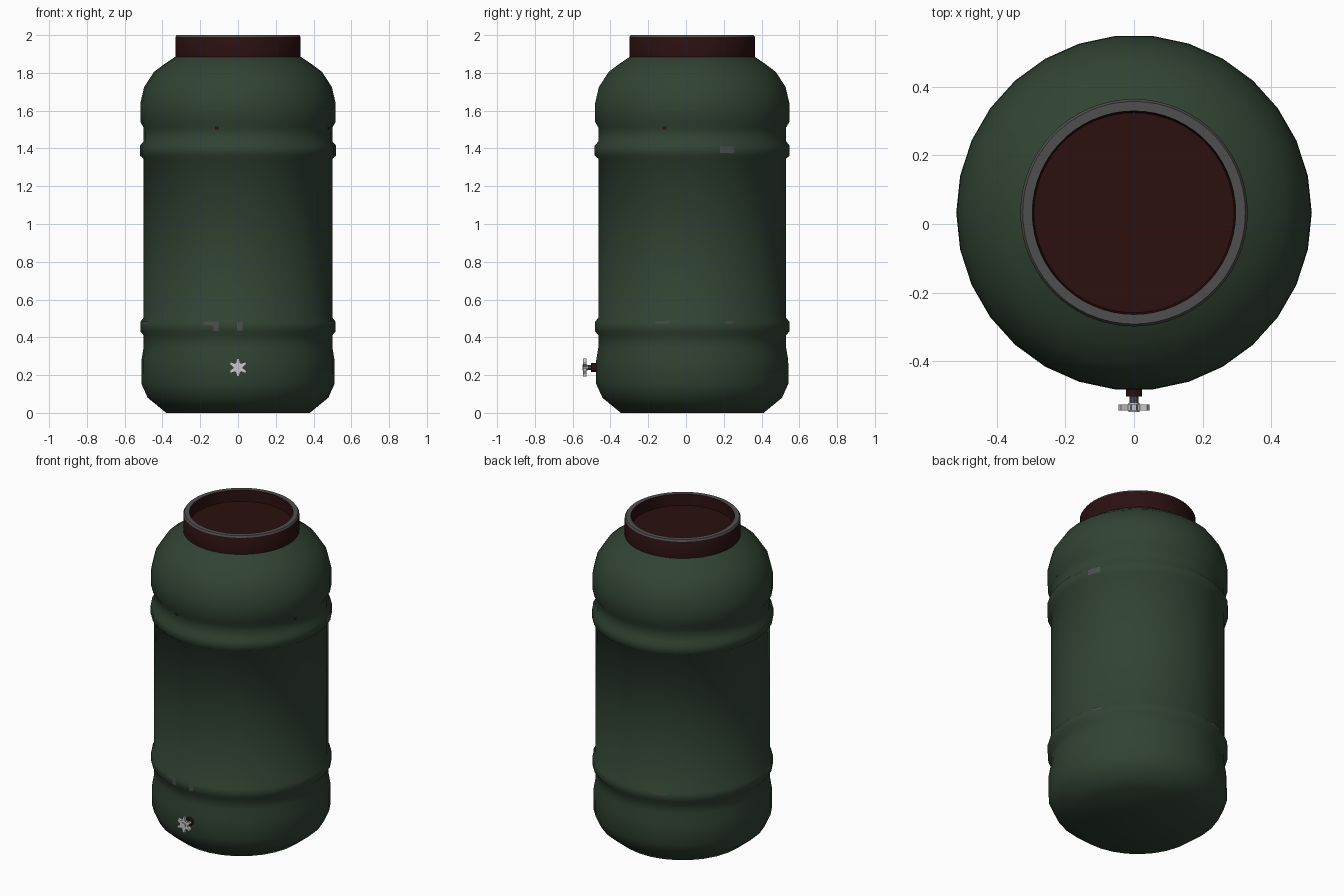
import bpy, bmesh, math
from mathutils import Vector

if "Cube" in bpy.data.objects:
    bpy.data.objects.remove(bpy.data.objects["Cube"])

CY = 0.033          # barrel axis offset in y
N = 30              # sides of the barrel


def material(name, rgb):
    m = bpy.data.materials.new(name)
    m.diffuse_color = (*rgb, 1)
    m.use_nodes = True
    m.node_tree.nodes["Principled BSDF"].inputs["Base Color"].default_value = m.diffuse_color
    return m


GREEN = material("dark green", (0.030, 0.056, 0.033))
RED = material("dark maroon", (0.024, 0.005, 0.005))
GREY = material("rim grey", (0.078, 0.078, 0.078))
METAL = material("light metal", (0.58, 0.58, 0.58))


def finish(name, bm, mats, angle=50):
    bmesh.ops.recalc_face_normals(bm, faces=bm.faces)
    me = bpy.data.meshes.new(name)
    bm.to_mesh(me)
    bm.free()
    for m in mats:
        me.materials.append(m)
    me.shade_smooth()
    me.set_sharp_from_angle(angle=math.radians(angle))
    ob = bpy.data.objects.new(name, me)
    bpy.context.collection.objects.link(ob)
    return ob


def lathe(profile, n, place):
    """Spin (radius, height) points; place maps local (x, y, h) to the world."""
    bm = bmesh.new()
    rings = []
    for r, h in profile:
        if r == 0:
            rings.append([bm.verts.new(place(0, 0, h))] * n)
        else:
            rings.append([bm.verts.new(place(r * math.cos(2 * math.pi * i / n),
                                             r * math.sin(2 * math.pi * i / n), h))
                          for i in range(n)])
    for a, b in zip(rings, rings[1:]):
        for i in range(n):
            j = (i + 1) % n
            bm.faces.new(list(dict.fromkeys((a[i], a[j], b[j], b[i]))))
    return bm


def upright(x, y, h):
    return Vector((x, y + CY, h))


def forward(x, y, h):
    return Vector((y, h, 0.24 + x))


# Barrel shell with two raised hoops
body = [(0, 0), (0.38, 0), (0.478, 0.08), (0.512, 0.155), (0.511, 0.28),
        (0.499, 0.35), (0.499, 0.41), (0.517, 0.432), (0.517, 0.482), (0.499, 0.505),
        (0.499, 1.345), (0.519, 1.362), (0.519, 1.415), (0.5, 1.437), (0.499, 1.51),
        (0.517, 1.54), (0.517, 1.64), (0.497, 1.725), (0.445, 1.805),
        (0.385, 1.85), (0.325, 1.89), (0.3, 1.9)]
finish("barrel_body", lathe(body, N, upright), [GREEN], 60)

# Screw collar with grey top rim and sunken lid
lid = [(0.30, 1.885), (0.332, 1.885), (0.332, 1.99), (0.325, 2.0), (0.297, 2.0),
       (0.292, 1.93), (0, 1.925)]
bm = lathe(lid, N * 2, upright)
for f in bm.faces:
    f.material_index = 1 if f.calc_center_median().z > 1.992 else 0
finish("lid_collar", bm, [RED, GREY])


# Worn paint marks: thin curved plates hugging the 30-sided wall
def mark(name, mat, r, mid, width, z0, z1):
    bm = bmesh.new()
    cols = []
    for k in range(9):
        a = mid - width / 2 + width * k / 8
        flat = (math.floor(a / 12) + 0.5) * 12
        rr = r * math.cos(math.radians(6)) / math.cos(math.radians(a - flat)) + 0.002
        x, y = rr * math.cos(math.radians(a)), rr * math.sin(math.radians(a))
        cols.append([bm.verts.new(upright(x, y, z)) for z in (z0, z1)])
    for a, b in zip(cols, cols[1:]):
        bm.faces.new((a[0], b[0], b[1], a[1]))
    ob = finish(name, bm, [mat])
    if ob.data.polygons[0].normal.dot(Vector((math.cos(math.radians(mid)),
                                              math.sin(math.radians(mid)), 0))) < 0:
        ob.data.flip_normals()


for i, (mid, w, z0, z1) in enumerate([(254, 9, 0.465, 0.485), (257, 3, 0.434, 0.466),
                                      (271, 3, 0.436, 0.48), (-18, 9, 0.472, 0.485),
                                      (23, 6, 0.472, 0.485), (110, 10, 0.468, 0.485),
                                      (160, 9, 0.472, 0.485), (198, 9, 0.468, 0.485)]):
    mark(f"hoop_scuff_{i}", GREY, 0.517, mid, w, z0, z1)
mark("upper_hoop_scuff", GREY, 0.519, 21, 9, 1.375, 1.41)
for i, mid in enumerate((257, -17)):
    mark(f"red_fleck_{i}", RED, 0.5, mid, 2.5, 1.5, 1.52)

# Tap: flange and stem
finish("tap_flange", lathe([(0, -0.46), (0.024, -0.46), (0.024, -0.503), (0, -0.503)],
                           12, forward), [RED], 30)
finish("tap_stem", lathe([(0, -0.49), (0.014, -0.49), (0.014, -0.528), (0, -0.528)],
                         10, forward), [GREY], 30)
finish("tap_hub", lathe([(0, -0.522), (0.016, -0.522), (0.016, -0.549), (0, -0.549)],
                        12, forward), [METAL], 30)

# Tap: six-lobed star handle
bm = bmesh.new()
outline = []
for k in range(6):
    for off, r in ((-8, 0.049), (8, 0.049), (22, 0.028), (38, 0.028)):
        t = math.radians(60 * k + off)
        outline.append((r * math.cos(t), r * math.sin(t)))
back = [bm.verts.new(forward(x, y, -0.527)) for x, y in outline]
front = [bm.verts.new(forward(x, y, -0.544)) for x, y in outline]
bm.faces.new(back)
bm.faces.new(front)
for i in range(len(outline)):
    j = (i + 1) % len(outline)
    bm.faces.new((back[i], back[j], front[j], front[i]))
finish("tap_handle", bm, [METAL], 30)
